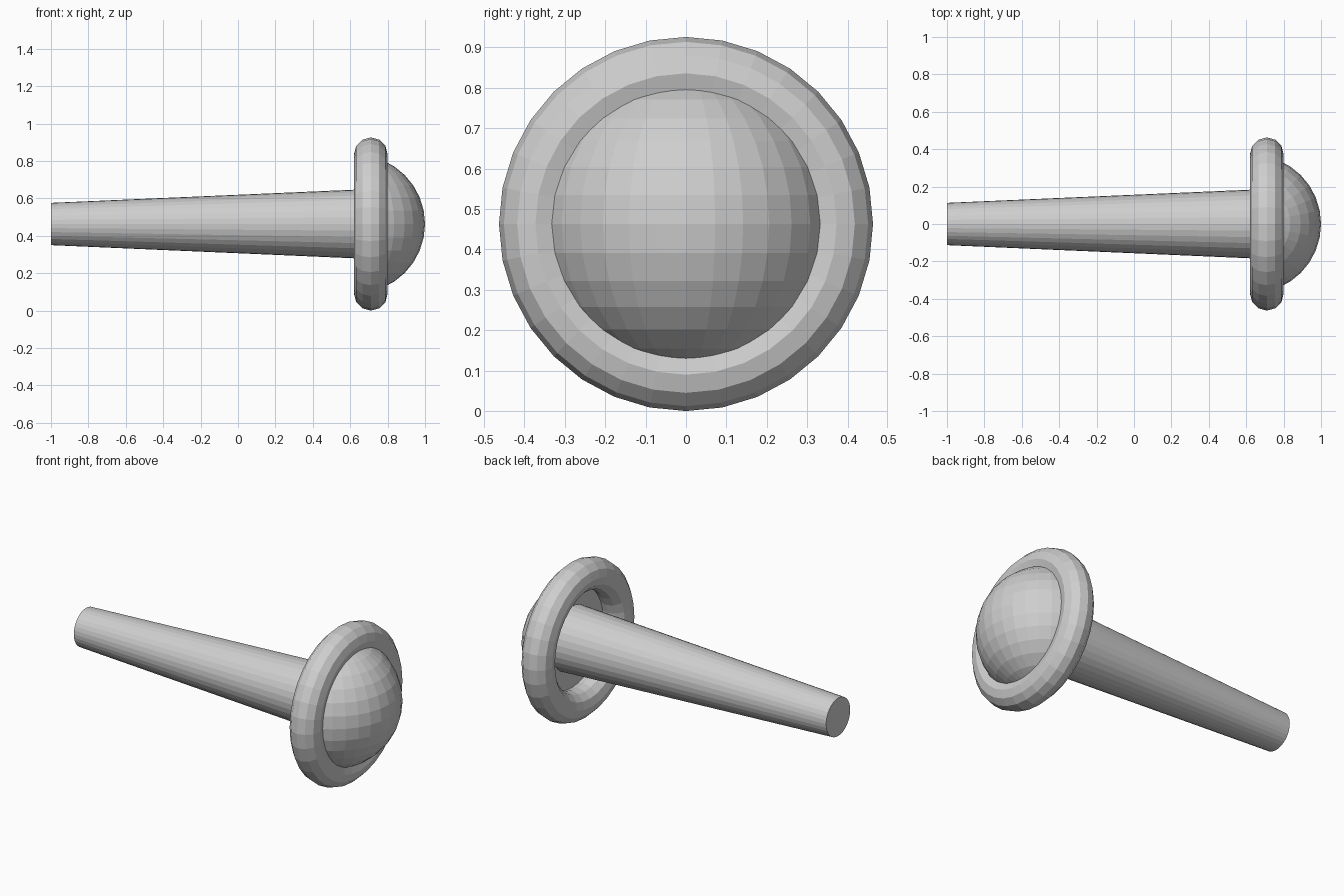
import bpy, bmesh, math
from mathutils import Matrix, Vector

if "Cube" in bpy.data.objects:
    bpy.data.objects.remove(bpy.data.objects["Cube"], do_unlink=True)

AXIS_Z = 0.463   # height of the long axis
SIDES = 32
DISC_X = 0.75    # flat back of the dome

grey = bpy.data.materials.new("plain grey")
grey.use_nodes = True
grey.diffuse_color = (0.62, 0.62, 0.62, 1)
grey.node_tree.nodes["Principled BSDF"].inputs["Base Color"].default_value = grey.diffuse_color


def finish(obj, name):
    obj.name = name
    obj.data.name = name
    obj.data.materials.clear()
    obj.data.materials.append(grey)


# Tapered shaft, ending against the back of the dome
start, end = -1.0, DISC_X
bpy.ops.mesh.primitive_cone_add(
    vertices=SIDES, radius1=0.113, radius2=0.189, depth=end - start,
    location=((start + end) / 2, 0, AXIS_Z), rotation=(0, math.pi / 2, 0))
finish(bpy.context.object, "shaft")

# Ring around the dome
bpy.ops.mesh.primitive_torus_add(
    major_segments=SIDES, minor_segments=12, major_radius=0.373, minor_radius=0.09,
    location=(0.71, 0, AXIS_Z), rotation=(0, math.pi / 2, 0))
finish(bpy.context.object, "ring")

# Domed cap, a sphere cut flat inside the ring
radius = 0.37
centre = Vector((1 - radius, 0, AXIS_Z))
bm = bmesh.new()
bmesh.ops.create_uvsphere(bm, u_segments=SIDES, v_segments=SIDES // 2, radius=radius,
                          matrix=Matrix.Translation(centre))
cut = bmesh.ops.bisect_plane(bm, geom=bm.verts[:] + bm.edges[:] + bm.faces[:],
                             plane_co=(DISC_X, 0, 0), plane_no=(1, 0, 0), clear_inner=True)
rim = [e for e in cut["geom_cut"] if isinstance(e, bmesh.types.BMEdge)]
bmesh.ops.contextual_create(bm, geom=rim)
bmesh.ops.recalc_face_normals(bm, faces=bm.faces[:])
mesh = bpy.data.meshes.new("dome_cap")
bm.to_mesh(mesh)
bm.free()
dome = bpy.data.objects.new("dome_cap", mesh)
bpy.context.collection.objects.link(dome)
finish(dome, "dome_cap")
